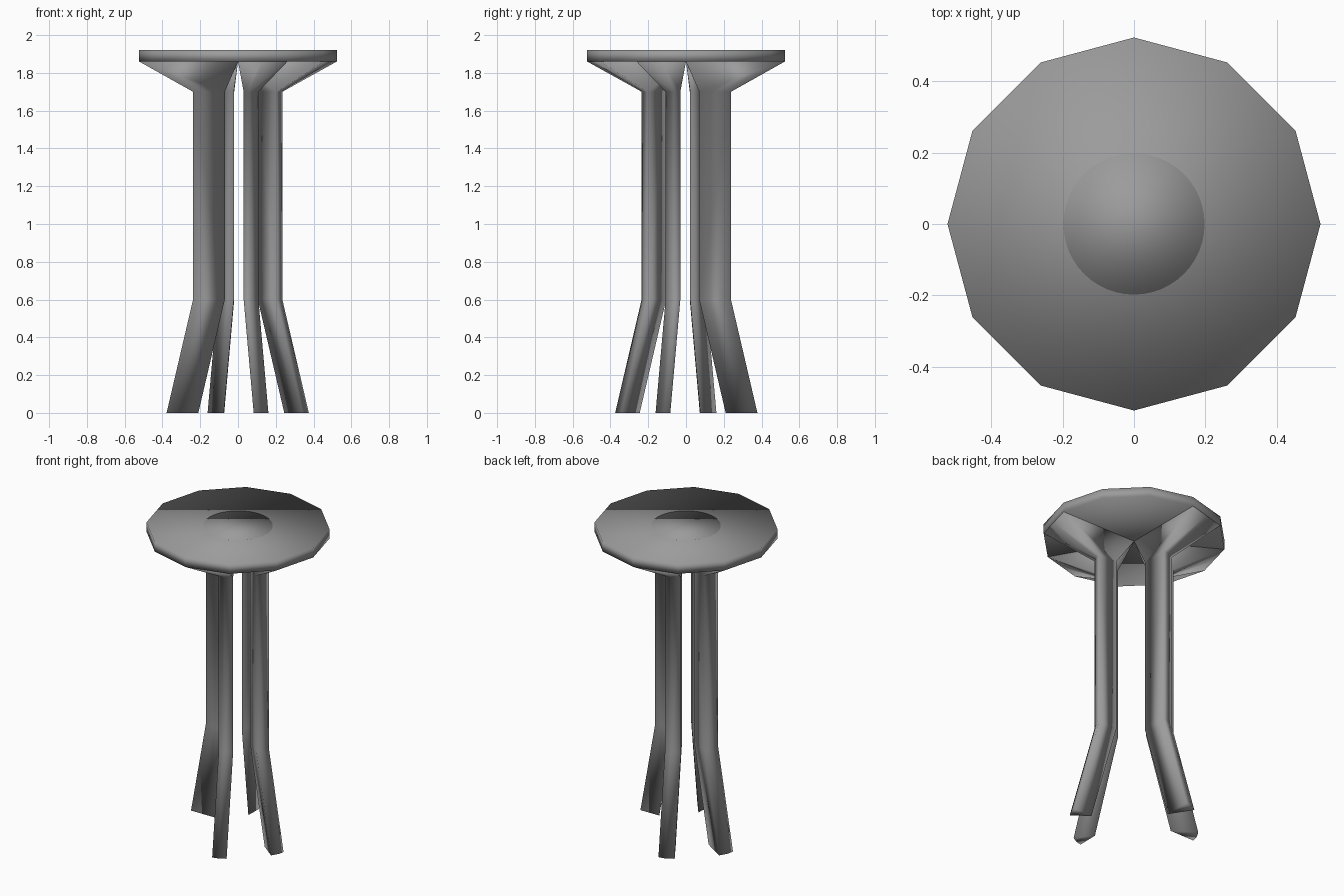
import bpy, bmesh, math

cube = bpy.data.objects.get("Cube")
if cube:
    bpy.data.objects.remove(cube)

grey = bpy.data.materials.new("plain_grey")
grey.use_nodes = True
GREY = (0.33, 0.33, 0.33, 1)
grey.diffuse_color = GREY
grey.node_tree.nodes["Principled BSDF"].inputs["Base Color"].default_value = GREY

RIM, UNDER, TOP = 0.523, 1.86, 1.92


def finish(name, bm):
    bmesh.ops.recalc_face_normals(bm, faces=bm.faces)
    mesh = bpy.data.meshes.new(name)
    bm.to_mesh(mesh)
    bm.free()
    mesh.materials.append(grey)
    for poly in mesh.polygons:
        poly.use_smooth = True
    obj = bpy.data.objects.new(name, mesh)
    bpy.context.collection.objects.link(obj)


def loft(name, sections):
    """Skin a closed solid through matching cross-sections."""
    bm = bmesh.new()
    rings = [[bm.verts.new(p) for p in s] for s in sections]
    n = len(rings[0])
    for low, high in zip(rings, rings[1:]):
        for i in range(n):
            j = (i + 1) % n
            bm.faces.new((low[i], low[j], high[j], high[i]))
    bm.faces.new(rings[0][::-1])
    bm.faces.new(rings[-1])
    finish(name, bm)


def ring(radius, z, sides):
    return [(radius * math.cos(math.tau * i / sides),
             radius * math.sin(math.tau * i / sides), z) for i in range(sides)]


# Twelve-sided top and its round centre plate
loft("table_top", [ring(RIM, UNDER, 12), ring(RIM, TOP, 12)])
loft("centre_plate", [ring(0.198, TOP - 0.004, 48), ring(0.198, TOP + 0.001, 48)])


def leg(name, profile, place):
    """Splayed foot, straight shaft, and a flare reaching out to the rim."""
    splay = (0.14, 0.053)
    foot = [(x + splay[0], y + splay[1], 0) for x, y in profile]
    knee = [(x, y, 0.6) for x, y in profile]
    neck = [(x, y, 1.7) for x, y in profile]
    flare = [(0, 0, UNDER)]
    for deg in (0, 15, 30):
        a = math.radians(deg)
        r = RIM * (math.cos(math.radians(15)) if deg == 15 else 1)
        flare.append((r * math.cos(a), r * math.sin(a), UNDER))
    loft(name, [[place(*p) for p in s] for s in (foot, knee, neck, flare)])


# Wedge profiles: inner edge, then the outer face
slim = [(0.105, 0.032), (0.235, 0.03), (0.227, 0.065), (0.203, 0.108)]
wide = [(0.07, 0.022), (0.238, 0.02), (0.23, 0.06), (0.203, 0.108)]

# Two legs in each pair, mirrored across the diagonal
leg("front_leg_left", slim, lambda x, y, z: (x, -y, z))
leg("front_leg_right", slim, lambda x, y, z: (y, -x, z))
leg("back_leg_right", wide, lambda x, y, z: (-x, y, z))
leg("back_leg_left", wide, lambda x, y, z: (-y, x, z))
